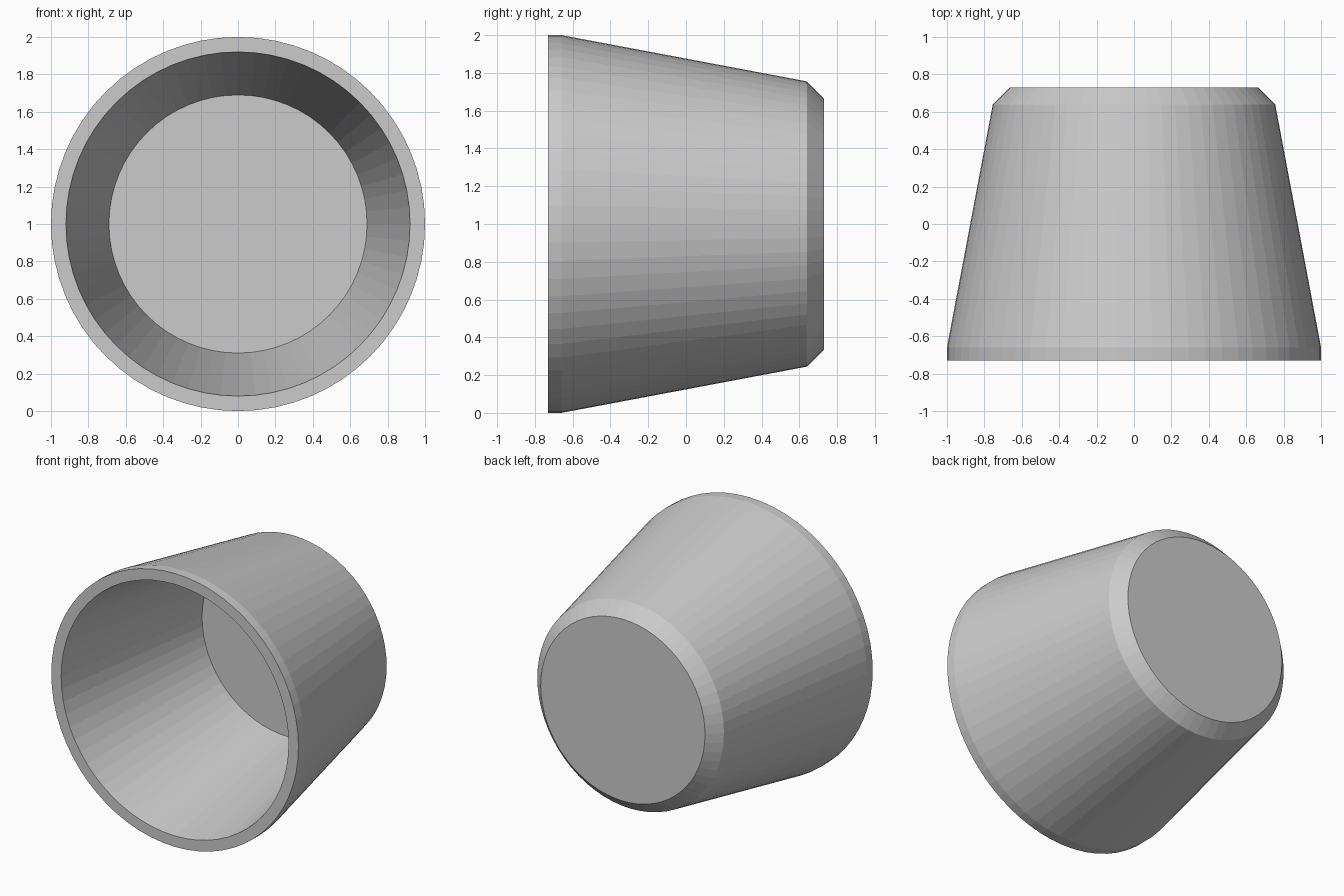
import bpy
import bmesh
import math

if "Cube" in bpy.data.objects:
    bpy.data.objects.remove(bpy.data.objects["Cube"])

SEGMENTS = 64

grey = bpy.data.materials.new("plain grey")
grey.diffuse_color = (0.6, 0.6, 0.6, 1.0)
grey.use_nodes = True
grey.node_tree.nodes["Principled BSDF"].inputs["Base Color"].default_value = grey.diffuse_color

# Cup wall profile as (radius, y): outer back edge, chamfer, taper, lip, inner wall
profile = [
    (0.665, 0.73),
    (0.755, 0.64),
    (1.0, -0.66),
    (1.0, -0.73),
    (0.92, -0.73),
    (0.69, 0.57),
]

bm = bmesh.new()
rings = []
for radius, y in profile:
    ring = []
    for i in range(SEGMENTS):
        a = 2 * math.pi * i / SEGMENTS
        ring.append(bm.verts.new((radius * math.cos(a), y, 1 + radius * math.sin(a))))
    rings.append(ring)

# Walls between neighbouring rings
for a, b in zip(rings, rings[1:]):
    for i in range(SEGMENTS):
        j = (i + 1) % SEGMENTS
        bm.faces.new((a[i], a[j], b[j], b[i]))

# Closed back and inner floor
bm.faces.new(rings[0])
bm.faces.new(rings[-1])
bmesh.ops.recalc_face_normals(bm, faces=bm.faces)

mesh = bpy.data.meshes.new("tapered_cup")
bm.to_mesh(mesh)
bm.free()
mesh.materials.append(grey)
cup = bpy.data.objects.new("tapered_cup", mesh)
bpy.context.collection.objects.link(cup)
